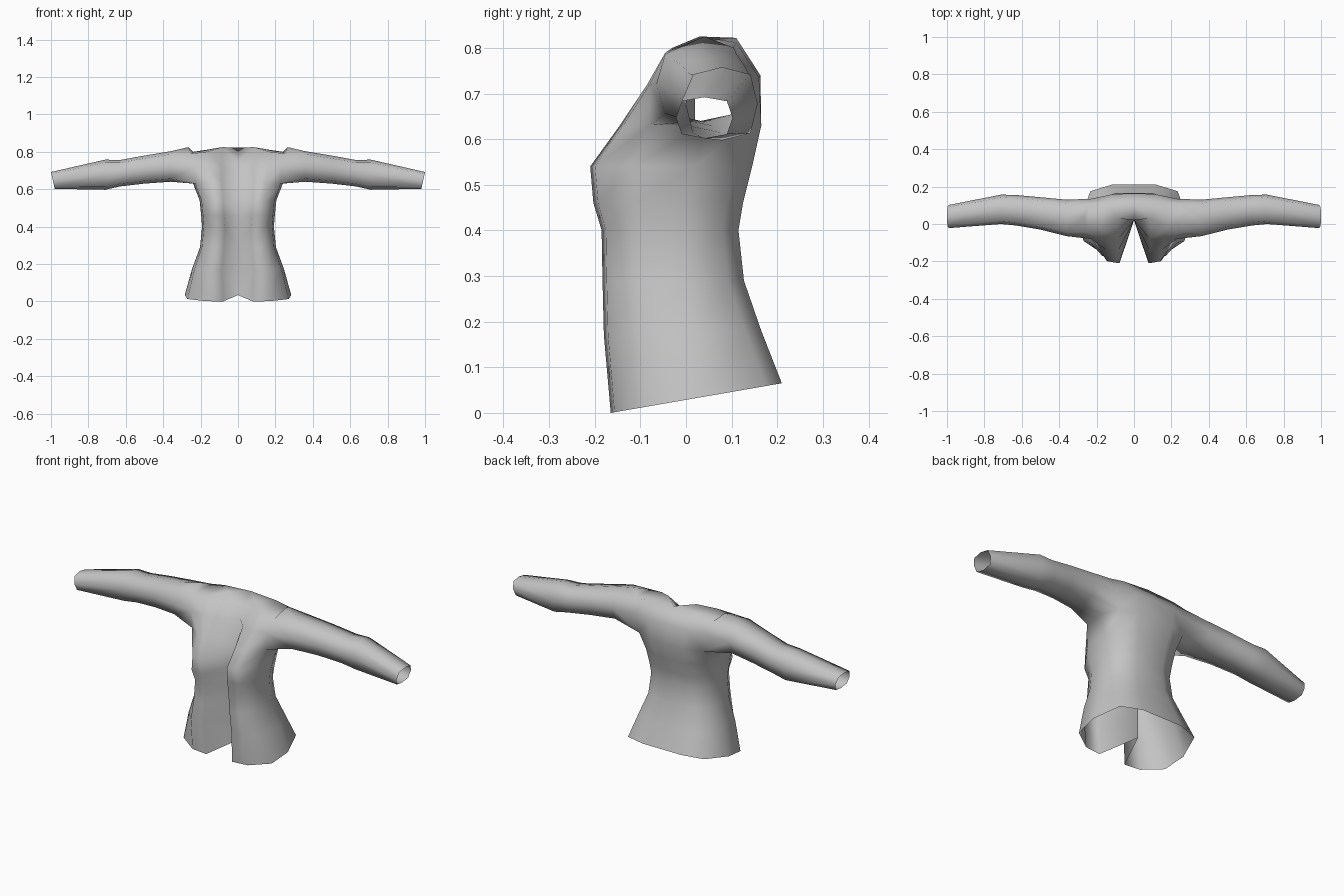
import bpy, bmesh

if "Cube" in bpy.data.objects:
    bpy.data.objects.remove(bpy.data.objects["Cube"])

cloth = bpy.data.materials.new("grey cloth")
cloth.diffuse_color = (0.55, 0.55, 0.55, 1)
cloth.use_nodes = True
cloth.node_tree.nodes["Principled BSDF"].inputs["Base Color"].default_value = cloth.diffuse_color

# Torso levels: z front, z back, opening x, bust x, front y, side x, side y, back y, fold y
LEVELS = [
    (0.00, 0.065, 0.080, 0.17, -0.165, 0.285, 0.03, 0.210, 0.03),
    (0.17, 0.18, 0.085, 0.17, -0.180, 0.245, 0.02, 0.165, 0.03),
    (0.29, 0.29, 0.075, 0.15, -0.183, 0.203, 0.00, 0.127, 0.03),
    (0.40, 0.40, 0.070, 0.14, -0.185, 0.192, 0.00, 0.115, 0.03),
    (0.46, 0.46, 0.075, 0.15, -0.203, 0.197, 0.00, 0.125, 0.02),
    (0.54, 0.54, 0.080, 0.14, -0.210, 0.205, 0.02, 0.145, 0.02),
    (0.63, 0.63, 0.085, 0.15, -0.145, 0.240, 0.04, 0.165, 0.02),
]
# Shoulder levels from centre fold, round the side, to the centre back
CHEST = [(0, .02, .70), (.085, -.08, .72), (.16, -.085, .72), (.23, -.08, .72),
         None, (.23, .135, .73), (.11, .16, .735), (0, .163, .74)]
TOP = [(0, .02, .745), (.085, .03, .825), (.17, -.03, .80), (.25, -.045, .79),
       (.265, .04, .825), (.24, .105, .80), (.16, .11, .812), (0, .11, .822)]
# Sleeve rings: x, front y, back y, bottom z, top z, bottom x shift
SLEEVE = [
    (0.36, -0.065, 0.130, 0.640, 0.803, 0),
    (0.50, -0.030, 0.143, 0.630, 0.780, 0),
    (0.63, -0.008, 0.155, 0.615, 0.756, 0),
    (0.71, 0.000, 0.157, 0.597, 0.758, 0),
    (1.00, -0.022, 0.102, 0.602, 0.692, -0.02),
]
OCTAGON = [(-.8, -.8), (0, -1), (.8, -.8), (1, 0), (.8, .8), (0, 1), (-.8, .8), (-1, 0)]


def level_points(zf, zb, xi, xo, yf, xs, ys, yb, y0):
    flat = [(0, y0), (xi, yf), (xo, yf * 0.95), (xs * 0.95, yf * 0.55), (xs, ys),
            (xs * 0.82, yb - 0.035), (xs * 0.42, yb), (0, yb)]
    return [(x, y, zf + (zb - zf) * (y - yf) / (yb - yf)) for x, y in flat]


bm = bmesh.new()

# Torso shell, with the armhole left open
rows = [[bm.verts.new(p) if p else None for p in pts]
        for pts in [level_points(*l) for l in LEVELS] + [CHEST, TOP]]
for r in range(len(rows) - 1):
    for c in range(7):
        quad = [rows[r][c], rows[r][c + 1], rows[r + 1][c + 1], rows[r + 1][c]]
        if r < 6 or c not in (3, 4):
            bm.faces.new(quad)

# Shoulder and neck closure
t = rows[-1]
for ids in [(0, 1, 7), (1, 2, 6, 7), (2, 3, 5, 6), (3, 4, 5)]:
    bm.faces.new([t[i] for i in ids])

# Sleeve lofted out of the armhole
a, b = rows[6], rows[7]
ring = [a[3], a[4], a[5], b[5], t[5], t[4], t[3], b[3]]
for x, y0, y1, z0, z1, dx in SLEEVE:
    new = [bm.verts.new((x + dx * (1 - v) / 2, (y0 + y1) / 2 + u * (y1 - y0) / 2,
                         (z0 + z1) / 2 + v * (z1 - z0) / 2)) for u, v in OCTAGON]
    for i in range(8):
        j = (i + 1) % 8
        bm.faces.new([ring[i], ring[j], new[j], new[i]])
    ring = new

bmesh.ops.recalc_face_normals(bm, faces=bm.faces[:])
side = min(bm.faces, key=lambda f: (f.calc_center_median() - rows[3][4].co).length)
if side.normal.x < 0:
    bmesh.ops.reverse_faces(bm, faces=bm.faces[:])

mesh = bpy.data.meshes.new("jacket")
bm.to_mesh(mesh)
bm.free()
jacket = bpy.data.objects.new("jacket", mesh)
bpy.context.collection.objects.link(jacket)
mesh.materials.append(cloth)

# Mirror the half jacket across the centre
mirror = jacket.modifiers.new("mirror", 'MIRROR')
mirror.use_clip = True
mirror.merge_threshold = 0.002
bpy.context.view_layer.objects.active = jacket
jacket.select_set(True)
bpy.ops.object.shade_smooth()
